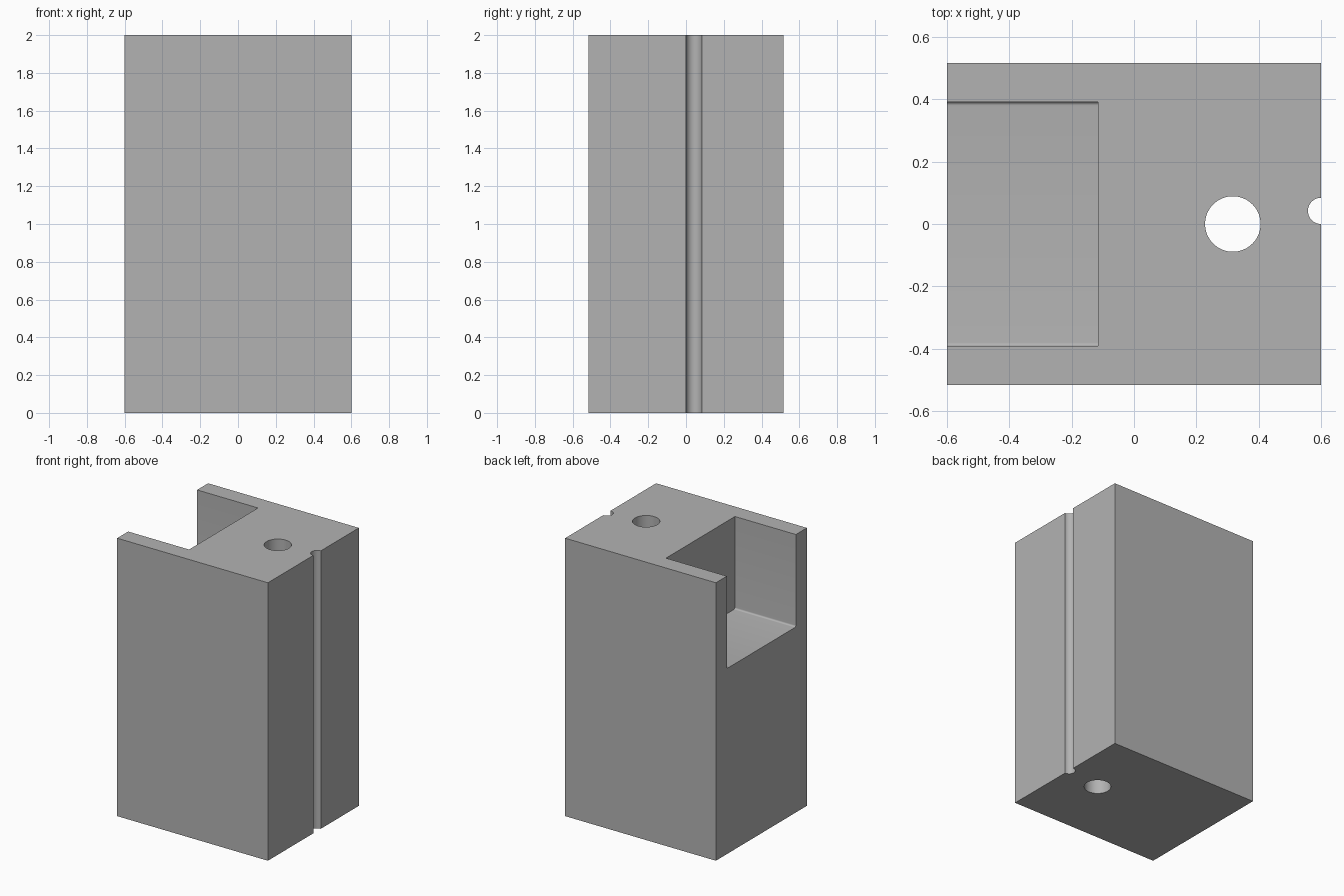
import bpy
import math
from mathutils import Matrix

default_cube = bpy.data.objects.get("Cube")
if default_cube:
    bpy.data.objects.remove(default_cube, do_unlink=True)

W, D, H = 1.2, 1.034, 2.0

grey = bpy.data.materials.new("plain_grey")
grey.use_nodes = True
colour = (0.45, 0.45, 0.45, 1)
grey.diffuse_color = colour
grey.node_tree.nodes["Principled BSDF"].inputs["Base Color"].default_value = colour


def prism(name, profile, length, matrix):
    """Extrude a closed 2D profile along local z, then place it."""
    n = len(profile)
    verts = [(u, v, w) for w in (0, length) for u, v in profile]
    faces = [tuple(reversed(range(n))), tuple(range(n, 2 * n))]
    faces += [(i, (i + 1) % n, n + (i + 1) % n, n + i) for i in range(n)]
    mesh = bpy.data.meshes.new(name)
    mesh.from_pydata(verts, [], faces)
    mesh.transform(matrix)
    mesh.materials.append(grey)
    obj = bpy.data.objects.new(name, mesh)
    bpy.context.collection.objects.link(obj)
    return obj


def circle(radius, count=64):
    return [(radius * math.cos(math.tau * i / count),
             radius * math.sin(math.tau * i / count)) for i in range(count)]


# Main block
w, d = W / 2, D / 2
block = prism("block", [(-w, -d), (w, -d), (w, d), (-w, d)], H, Matrix())

# Pocket cutter: a slot with small fillets along its two long floor edges
floor, half, r, over = 1.335, 0.392, 0.012, 0.1
arc = [(half - r + r * math.sin(a), floor + r - r * math.cos(a))
       for a in (math.pi / 2 * i / 6 for i in range(7))]
right = arc + [(half, H + over)]
pocket_profile = right + [(-y, z) for y, z in reversed(right)]
along_x = Matrix(((0, 0, 1, -w - over), (1, 0, 0, 0), (0, 1, 0, 0), (0, 0, 0, 1)))
pocket = prism("pocket_cutter", pocket_profile, w + over - 0.115, along_x)

# Round bore and half-round side groove cutters, both full height
bore = prism("bore_cutter", circle(0.089), H + 2 * over,
             Matrix.Translation((0.317, 0, -over)))
groove = prism("groove_cutter", circle(0.042), H + 2 * over,
               Matrix.Translation((w, 0.042, -over)))

# Cut the block
for cutter in (pocket, bore, groove):
    cutter.hide_render = True
    cutter.hide_set(True)
    cut = block.modifiers.new(cutter.name, "BOOLEAN")
    cut.operation = "DIFFERENCE"
    cut.solver = "EXACT"
    cut.object = cutter

# Bake the cuts, drop the cutters and smooth only the curved walls
bpy.context.view_layer.objects.active = block
block.select_set(True)
for name in [m.name for m in block.modifiers]:
    bpy.ops.object.modifier_apply(modifier=name)
for cutter in (pocket, bore, groove):
    bpy.data.objects.remove(cutter, do_unlink=True)
bpy.ops.object.shade_smooth_by_angle(angle=math.radians(30))
